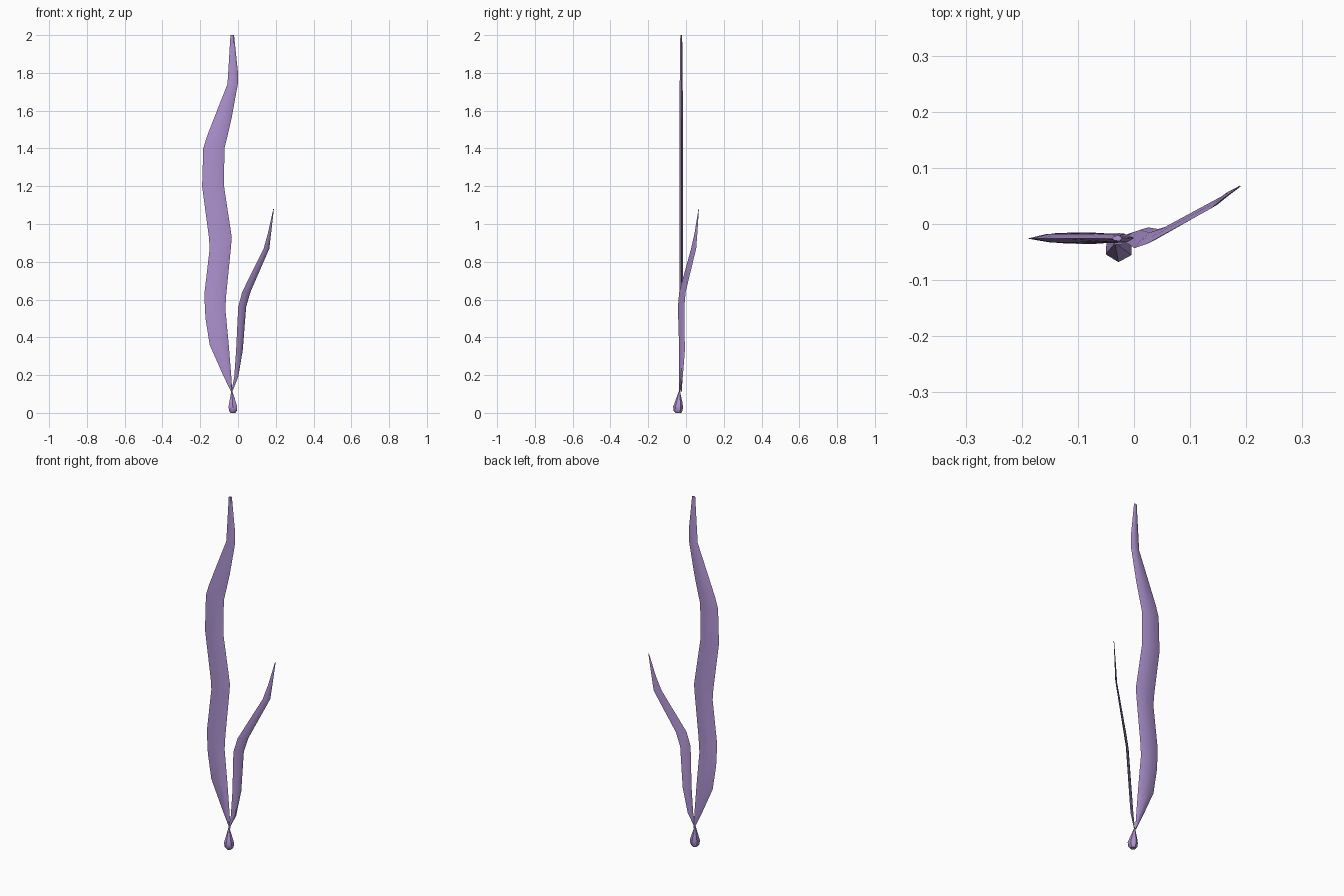
import bpy, bmesh, math
from mathutils import Vector

purple = bpy.data.materials.new("soft purple")
purple.diffuse_color = (0.42, 0.29, 0.63, 1)


def loft(name, rings, angle):
    """Skin a list of equal rings, capping both ends."""
    bm = bmesh.new()
    rows = [[bm.verts.new(p) for p in ring] for ring in rings]
    n = len(rows[0])
    for a, b in zip(rows, rows[1:]):
        for i in range(n):
            j = (i + 1) % n
            bm.faces.new((a[i], a[j], b[j], b[i]))
    bm.faces.new(rows[0][::-1])
    bm.faces.new(rows[-1])
    bmesh.ops.recalc_face_normals(bm, faces=bm.faces)
    mesh = bpy.data.meshes.new(name)
    bm.to_mesh(mesh)
    bm.free()
    mesh.materials.append(purple)
    ob = bpy.data.objects.new(name, mesh)
    bpy.context.collection.objects.link(ob)
    bpy.ops.object.select_all(action='DESELECT')
    ob.select_set(True)
    bpy.context.view_layer.objects.active = ob
    bpy.ops.object.shade_smooth_by_angle(angle=math.radians(angle))
    return ob


# lens section: (position across the blade, share of thickness)
LENS = [(0, 0), (0.35, -0.4), (0.75, -0.5), (1, 0), (0.7, 0.5), (0.3, 0.45)]


def blade_ring(z, left, right, thick):
    a, b = Vector((*left, z)), Vector((*right, z))
    d = (b - a).normalized()
    normal = Vector((-d.y, d.x, 0))
    return [a.lerp(b, u) + normal * thick * t for u, t in LENS]


# Long wavy blade: z, left x, right x, thickness
long_path = [(0.11, -0.036, -0.030, 0.005), (0.20, -0.079, -0.036, 0.017),
             (0.36, -0.150, -0.049, 0.021), (0.50, -0.172, -0.062, 0.021),
             (0.55, -0.175, -0.067, 0.020), (0.63, -0.178, -0.062, 0.019),
             (0.87, -0.150, -0.038, 0.018), (0.93, -0.154, -0.033, 0.018),
             (1.20, -0.190, -0.074, 0.018), (1.40, -0.184, -0.072, 0.018),
             (1.46, -0.166, -0.057, 0.018), (1.56, -0.127, -0.034, 0.017),
             (1.74, -0.056, -0.001, 0.016), (1.80, -0.052, 0.000, 0.015),
             (2.00, -0.040, -0.021, 0.010)]
loft("long_blade", [blade_ring(z, (l, -0.026), (r, -0.025), t)
                    for z, l, r, t in long_path], 35)

# Short blade, turned diagonally: z, left xy, right xy, thickness
short_path = [(0.11, (-0.036, -0.037), (-0.031, -0.033), 0.004),
              (0.19, (-0.020, -0.036), (0.001, -0.017), 0.014),
              (0.33, (-0.010, -0.036), (0.025, -0.006), 0.012),
              (0.56, (0.001, -0.043), (0.043, -0.009), 0.010),
              (0.64, (0.022, -0.036), (0.066, -0.002), 0.010),
              (0.87, (0.136, 0.027), (0.166, 0.054), 0.007),
              (0.95, (0.158, 0.045), (0.175, 0.060), 0.006),
              (1.08, (0.187, 0.066), (0.190, 0.068), 0.002)]
loft("short_blade", [blade_ring(*s) for s in short_path], 35)

# Teardrop bulb at the foot: z, radius, centre x, centre y
bulb_path = [(0.0, 0.015, -0.027, -0.040), (0.012, 0.024, -0.027, -0.042),
             (0.035, 0.026, -0.027, -0.042), (0.06, 0.019, -0.029, -0.039),
             (0.115, 0.003, -0.033, -0.035)]
loft("root_bulb", [[(cx + r * math.cos(i * math.pi / 3 + 0.5),
                     cy + r * math.sin(i * math.pi / 3 + 0.5), z)
                    for i in range(6)] for z, r, cx, cy in bulb_path], 50)
